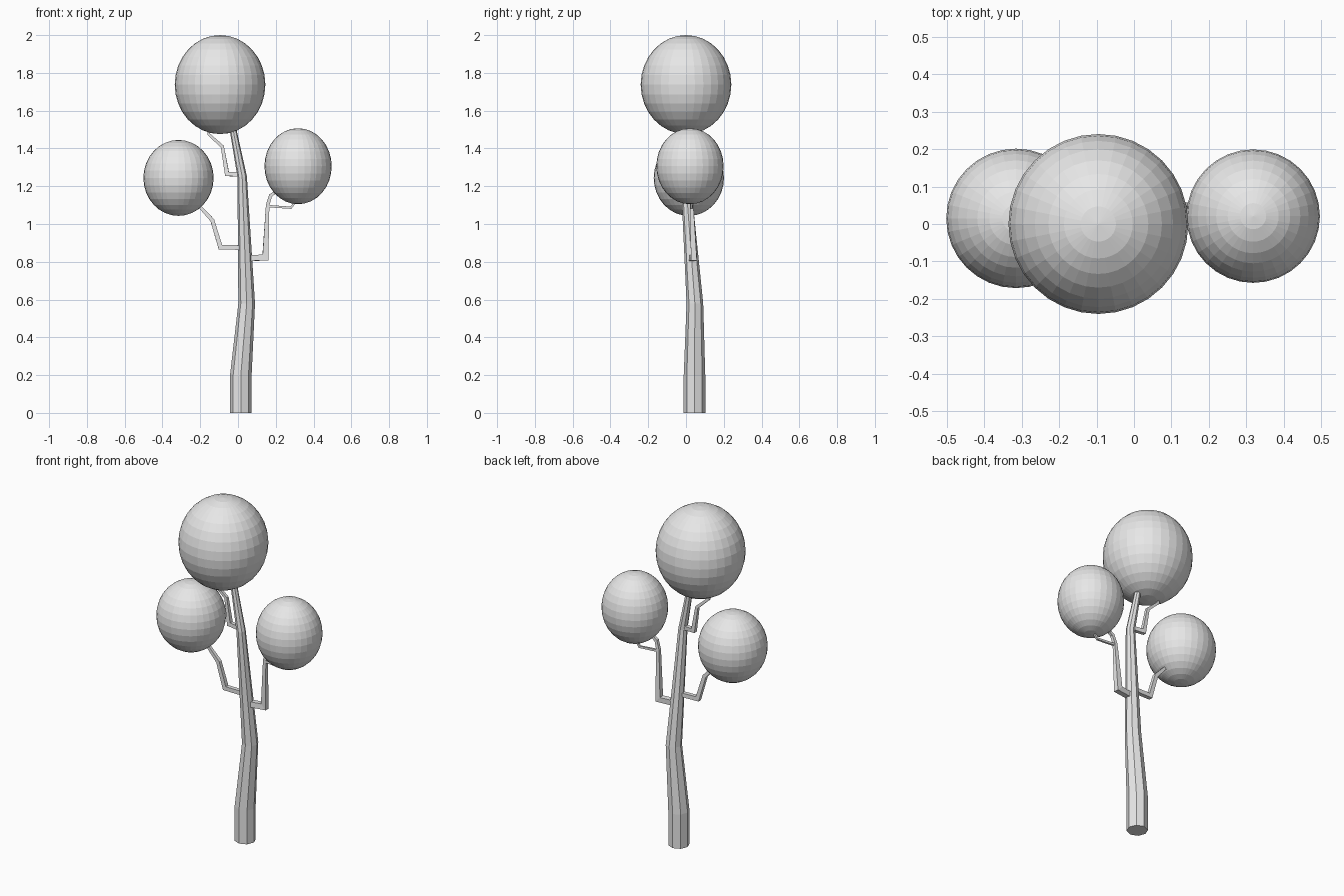
import bpy
import bmesh
from math import cos, sin, tau
from mathutils import Vector

cube = bpy.data.objects.get("Cube")
if cube:
    bpy.data.objects.remove(cube, do_unlink=True)

grey = bpy.data.materials.new("plain grey")
grey.use_nodes = True
grey.diffuse_color = (0.8, 0.8, 0.8, 1)
grey.node_tree.nodes["Principled BSDF"].inputs["Base Color"].default_value = (0.8, 0.8, 0.8, 1)


def add_object(name, bm):
    bmesh.ops.recalc_face_normals(bm, faces=bm.faces)
    mesh = bpy.data.meshes.new(name)
    bm.to_mesh(mesh)
    bm.free()
    mesh.materials.append(grey)
    obj = bpy.data.objects.new(name, mesh)
    bpy.context.collection.objects.link(obj)
    return obj


def limb(name, path, sides, turn=0.0):
    """Tapered faceted limb through (x, y, z, radius) points, mitred at bends."""
    bm = bmesh.new()
    points = [Vector(p[:3]) for p in path]
    steps = [(b - a).normalized() for a, b in zip(points, points[1:])]
    rings = []
    for i, point in enumerate(points):
        before, after = steps[max(i - 1, 0)], steps[min(i, len(steps) - 1)]
        along = (before + after).normalized()
        side = along.cross(Vector((0, 1, 0))).normalized()
        depth = side.cross(along)
        mitre = 1 / max(along.dot(after), 0.5)
        ring = []
        for k in range(sides):
            a = tau * k / sides + turn
            offset = side * cos(a) * mitre + depth * sin(a)
            ring.append(bm.verts.new(point + offset * path[i][3]))
        rings.append(ring)
    for low, high in zip(rings, rings[1:]):
        for k in range(sides):
            n = (k + 1) % sides
            bm.faces.new((low[k], low[n], high[n], high[k]))
    bm.faces.new(rings[0])
    bm.faces.new(rings[-1])
    return add_object(name, bm)


def foliage(name, centre, radius, height):
    """Slightly stretched faceted ball."""
    bm = bmesh.new()
    bmesh.ops.create_uvsphere(bm, u_segments=32, v_segments=16, radius=1)
    bmesh.ops.scale(bm, vec=(radius, radius, height), verts=bm.verts)
    obj = add_object(name, bm)
    obj.location = centre
    return obj


# Trunk
limb("trunk", [(0.015, 0.045, 0, 0.057), (0.015, 0.045, 0.2, 0.057),
               (0.046, 0.047, 0.58, 0.044), (0.022, -0.003, 1.25, 0.025),
               (-0.032, 0, 1.53, 0.017)], 8)

# Side branches, square in section
square = tau / 8
limb("left_branch", [(0.05, 0.03, 0.82, 0.022), (0.145, 0.042, 0.822, 0.022),
                     (0.157, 0.03, 1.1, 0.013), (0.172, 0.026, 1.15, 0.012),
                     (0.24, 0.024, 1.2, 0.01)], 4, square)
limb("left_twig", [(0.155, 0.03, 1.095, 0.009), (0.28, 0.03, 1.086, 0.008),
                   (0.32, 0.026, 1.14, 0.008)], 4, square)
limb("right_branch", [(0.03, 0.02, 0.875, 0.017), (-0.093, 0.018, 0.877, 0.017),
                      (-0.136, 0.016, 1.02, 0.015), (-0.2, 0.015, 1.09, 0.012),
                      (-0.25, 0.015, 1.15, 0.01)], 4, square)
limb("upper_branch", [(0.02, 0, 1.262, 0.016), (-0.058, 0.008, 1.265, 0.016),
                      (-0.083, 0.012, 1.41, 0.012), (-0.155, 0.01, 1.475, 0.01),
                      (-0.155, 0.008, 1.56, 0.009)], 4, square)

# Foliage balls
foliage("top_foliage", (-0.095, 0, 1.738), 0.24, 0.262)
foliage("right_foliage", (-0.315, 0.015, 1.244), 0.186, 0.201)
foliage("left_foliage", (0.318, 0.021, 1.306), 0.178, 0.201)
